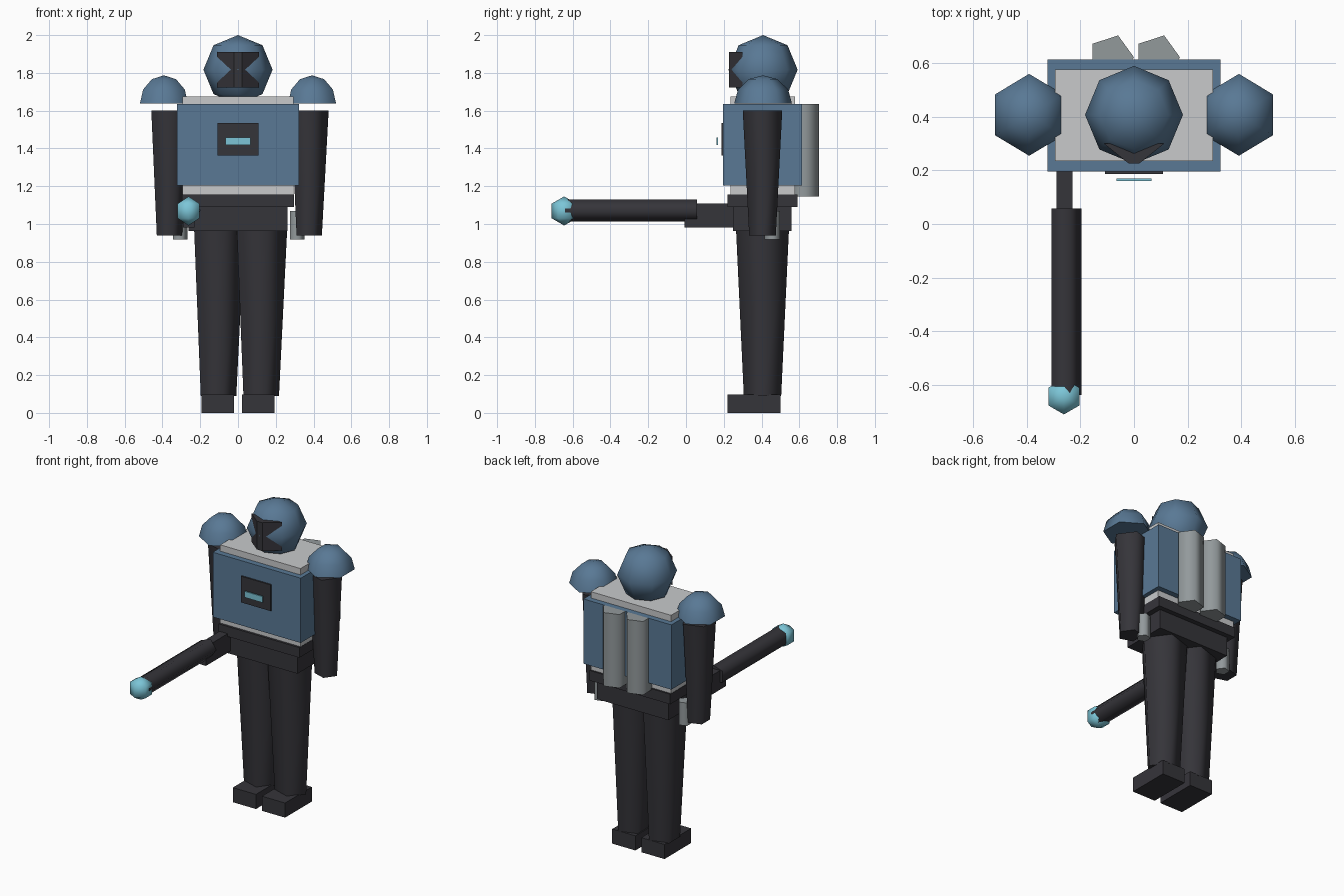
import bpy, bmesh, math
from mathutils import Matrix, Vector

cube = bpy.data.objects.get("Cube")
if cube:
    bpy.data.objects.remove(cube, do_unlink=True)


def material(name, rgb):
    m = bpy.data.materials.new(name)
    m.use_nodes = True
    m.diffuse_color = (*rgb, 1)
    m.node_tree.nodes["Principled BSDF"].inputs["Base Color"].default_value = (*rgb, 1)
    return m


BLUE = material("steel blue", (0.10, 0.19, 0.30))
WHITE = material("pale grey", (0.58, 0.59, 0.60))
GREY = material("mid grey", (0.29, 0.32, 0.33))
DARK = material("charcoal", (0.036, 0.035, 0.042))
CYAN = material("glow cyan", (0.20, 0.56, 0.68))
MID_Y = 0.405


def finish(name, bm, mat, smooth=False):
    """Turn a bmesh into a named object; smooth keeps the caps sharp."""
    bmesh.ops.recalc_face_normals(bm, faces=bm.faces)
    mesh = bpy.data.meshes.new(name)
    bm.to_mesh(mesh)
    bm.free()
    mesh.materials.append(mat)
    ob = bpy.data.objects.new(name, mesh)
    bpy.context.collection.objects.link(ob)
    if smooth:
        bpy.ops.object.select_all(action="DESELECT")
        ob.select_set(True)
        bpy.context.view_layer.objects.active = ob
        bpy.ops.object.shade_smooth_by_angle(angle=math.radians(80))
    return ob


def box(name, mat, x, y, z):
    """Box given as (low, high) on each axis."""
    bm = bmesh.new()
    bmesh.ops.create_cube(bm, size=1)
    for v in bm.verts:
        v.co = Vector(r[0] if c < 0 else r[1] for c, r in zip(v.co, (x, y, z)))
    return finish(name, bm, mat)


def tube(name, mat, start, end, r1, r2):
    """Five-sided tapered tube with one corner towards +x."""
    sides = 5
    bm = bmesh.new()
    a, b = Vector(start), Vector(end)
    across = (b - a).normalized().cross(Vector((1, 0, 0)))
    rings = []
    for centre, r in ((a, r1), (b, r2)):
        rings.append([bm.verts.new(centre + Vector((r * math.cos(t), 0, 0)) + across * r * math.sin(t))
                      for t in (math.tau * i / sides for i in range(sides))])
        bm.faces.new(rings[-1])
    for i in range(sides):
        j = (i + 1) % sides
        bm.faces.new((rings[0][i], rings[0][j], rings[1][j], rings[1][i]))
    return finish(name, bm, mat, True)


def ball(name, mat, centre, size, segments, rings, half=False):
    bm = bmesh.new()
    place = Matrix.Translation(centre) @ Matrix.Diagonal((*size, 1))
    bmesh.ops.create_uvsphere(bm, u_segments=segments, v_segments=rings, radius=1)
    if half:
        geom = bm.verts[:] + bm.edges[:] + bm.faces[:]
        bmesh.ops.bisect_plane(bm, geom=geom, plane_co=(0, 0, 0), plane_no=(0, 0, -1),
                               clear_outer=True, dist=1e-4)
        bmesh.ops.holes_fill(bm, edges=[e for e in bm.edges if e.is_boundary])
    bmesh.ops.transform(bm, matrix=place, verts=bm.verts)
    return finish(name, bm, mat, True)


# Torso, belt and hips
box("undersuit", WHITE, (-0.295, 0.295), (0.235, 0.578), (1.15, 1.676))
box("chest_armour", BLUE, (-0.323, 0.323), (0.197, 0.615), (1.204, 1.634))
box("belt", DARK, (-0.297, 0.297), (0.22, 0.59), (1.09, 1.157))
box("hips", DARK, (-0.262, 0.262), (0.25, 0.558), (0.963, 1.09))
box("chest_panel", DARK, (-0.109, 0.109), (0.187, 0.2), (1.362, 1.536))
box("chest_light", CYAN, (-0.066, 0.066), (0.161, 0.17), (1.417, 1.457))

# Head, with a faceted visor that the brow and cheeks break through
ball("head", BLUE, (0, 0.408, 1.817), (0.183,) * 3, 8, 4)
bm = bmesh.new()
outline = [(-0.112, 0.3), (-0.02, 0.2265), (0.02, 0.2265), (0.112, 0.3)]
face = bm.faces.new([bm.verts.new((x, y, 1.722)) for x, y in outline])
top = bmesh.ops.extrude_face_region(bm, geom=[face])["geom"]
bmesh.ops.translate(bm, vec=(0, 0, 0.188), verts=[v for v in top if isinstance(v, bmesh.types.BMVert)])
finish("visor", bm, DARK)

# Limbs, shoulders, pouches and back tanks
for side, s in (("left", 1), ("right", -1)):
    ball(side + "_shoulder", BLUE, (0.392 * s, 0.408, 1.637), (0.147, 0.153, 0.15), 6, 6, True)
    tube(side + "_arm", DARK, (0.37 * s, MID_Y, 0.938), (0.37 * s, MID_Y, 1.602), 0.074, 0.11)
    tube(side + "_leg", DARK, (0.113 * s, MID_Y, 0.09), (0.113 * s, MID_Y, 0.965), 0.104, 0.147)
    box(side + "_boot", DARK, sorted((0.022 * s, 0.192 * s)), (0.22, 0.5), (0, 0.097))
    tube(side + "_pouch", GREY, (0.31 * s, 0.457, 0.918), (0.31 * s, 0.457, 1.07), 0.043, 0.043)
    tube(side + "_back_tank", GREY, (0.086 * s, 0.623, 1.146), (0.086 * s, 0.623, 1.634), 0.086, 0.086)

# Hand-held emitter
box("emitter_grip", DARK, (-0.29, -0.23), (-0.008, 0.27), (0.982, 1.109))
tube("emitter_barrel", DARK, (-0.259, 0.057, 1.072), (-0.259, -0.64, 1.072), 0.062, 0.062)
ball("emitter_tip", CYAN, (-0.262, -0.645, 1.069), (0.077,) * 3, 6, 3)
